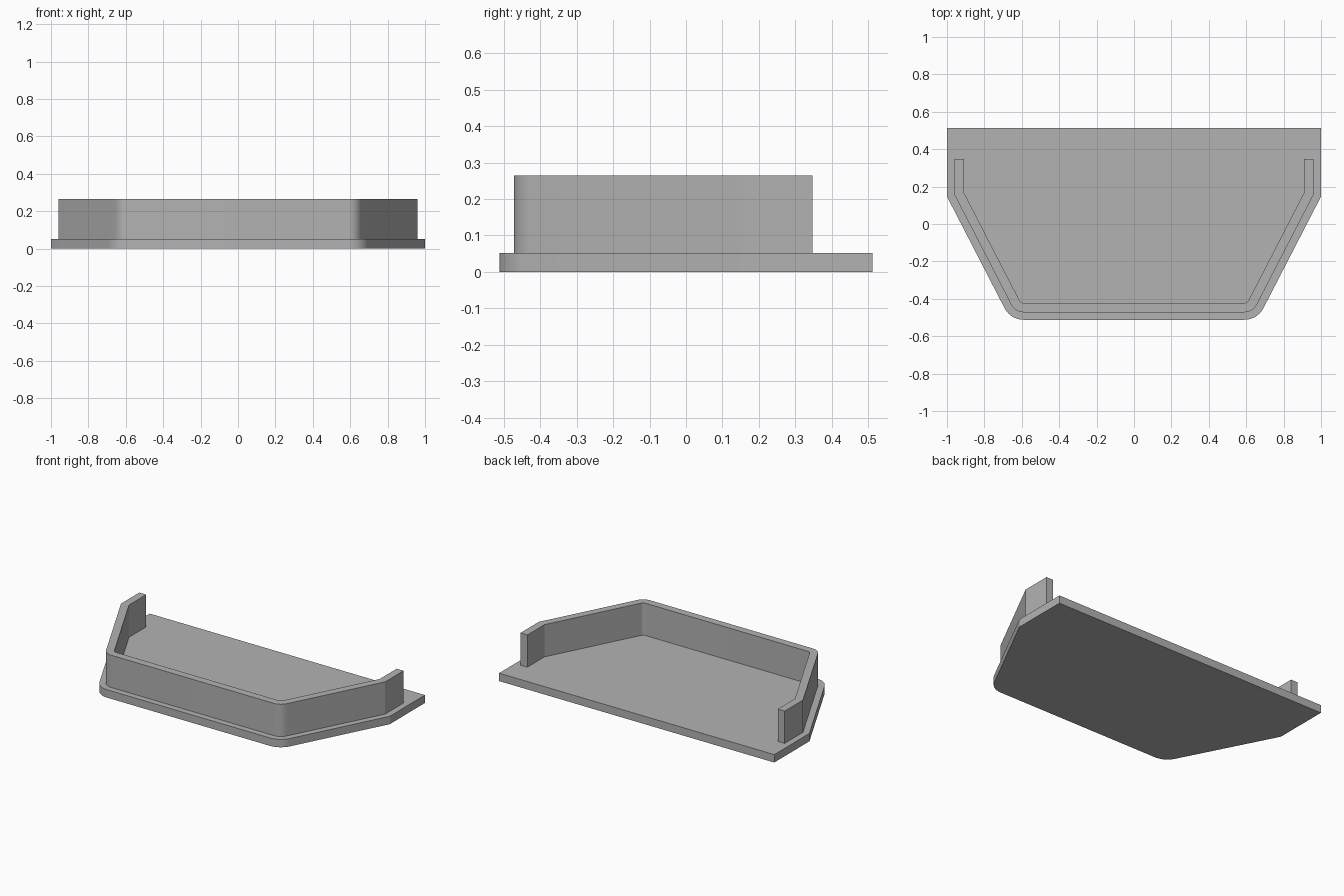
import bpy, bmesh, math
from mathutils import Vector

if "Cube" in bpy.data.objects:
    bpy.data.objects.remove(bpy.data.objects["Cube"], do_unlink=True)

grey = bpy.data.materials.new("plain grey")
grey.use_nodes = True
colour = (0.45, 0.45, 0.45, 1)
grey.diffuse_color = colour
grey.node_tree.nodes["Principled BSDF"].inputs["Base Color"].default_value = colour

PLATE_TOP, WALL_TOP = 0.052, 0.264
FRONT, BACK, BEND, CORNER = -0.512, 0.512, 0.147, 0.66
RADIUS = 0.115


def half_outline(inset, back):
    """Right-hand outline from the back to the front, moved inwards by inset."""
    slope = Vector((1 - CORNER, BEND - FRONT)).normalized()
    turn = math.atan2(slope.y, slope.x)          # angle of the slanted side
    bend = Vector((1 - inset, BEND + inset * math.tan((math.pi / 2 - turn) / 2)))
    corner = Vector((CORNER - inset * math.tan(turn / 2), FRONT + inset))
    r = RADIUS - inset
    centre = corner + Vector((-r * math.tan(turn / 2), r))
    steps = 10
    arc = [centre + r * Vector((math.sin(a), -math.cos(a)))
           for a in (turn * (1 - i / steps) for i in range(steps + 1))]
    return [Vector((1 - inset, back)), bend] + arc


def full_outline(inset, back):
    half = half_outline(inset, back)
    return half + [Vector((-p.x, p.y)) for p in reversed(half)]


def extrude_part(name, outline, bottom, top):
    bm = bmesh.new()
    base = bm.faces.new([bm.verts.new((p.x, p.y, bottom)) for p in outline])
    made = bmesh.ops.extrude_face_region(bm, geom=[base])["geom"]
    for v in made:
        if isinstance(v, bmesh.types.BMVert):
            v.co.z = top
    bmesh.ops.recalc_face_normals(bm, faces=bm.faces)
    mesh = bpy.data.meshes.new(name)
    bm.to_mesh(mesh)
    bm.free()
    mesh.materials.append(grey)
    obj = bpy.data.objects.new(name, mesh)
    bpy.context.collection.objects.link(obj)
    bpy.ops.object.select_all(action="DESELECT")
    obj.select_set(True)
    bpy.context.view_layer.objects.active = obj
    bpy.ops.object.shade_smooth_by_angle(angle=math.radians(20))
    return obj


# Flat base with rounded front corners
extrude_part("base_plate", full_outline(0, BACK), 0, PLATE_TOP)

# Upright rim, open at the back
outer = full_outline(0.04, 0.347)
inner = full_outline(0.09, 0.347)
extrude_part("rim_wall", outer + inner[::-1], PLATE_TOP, WALL_TOP)
